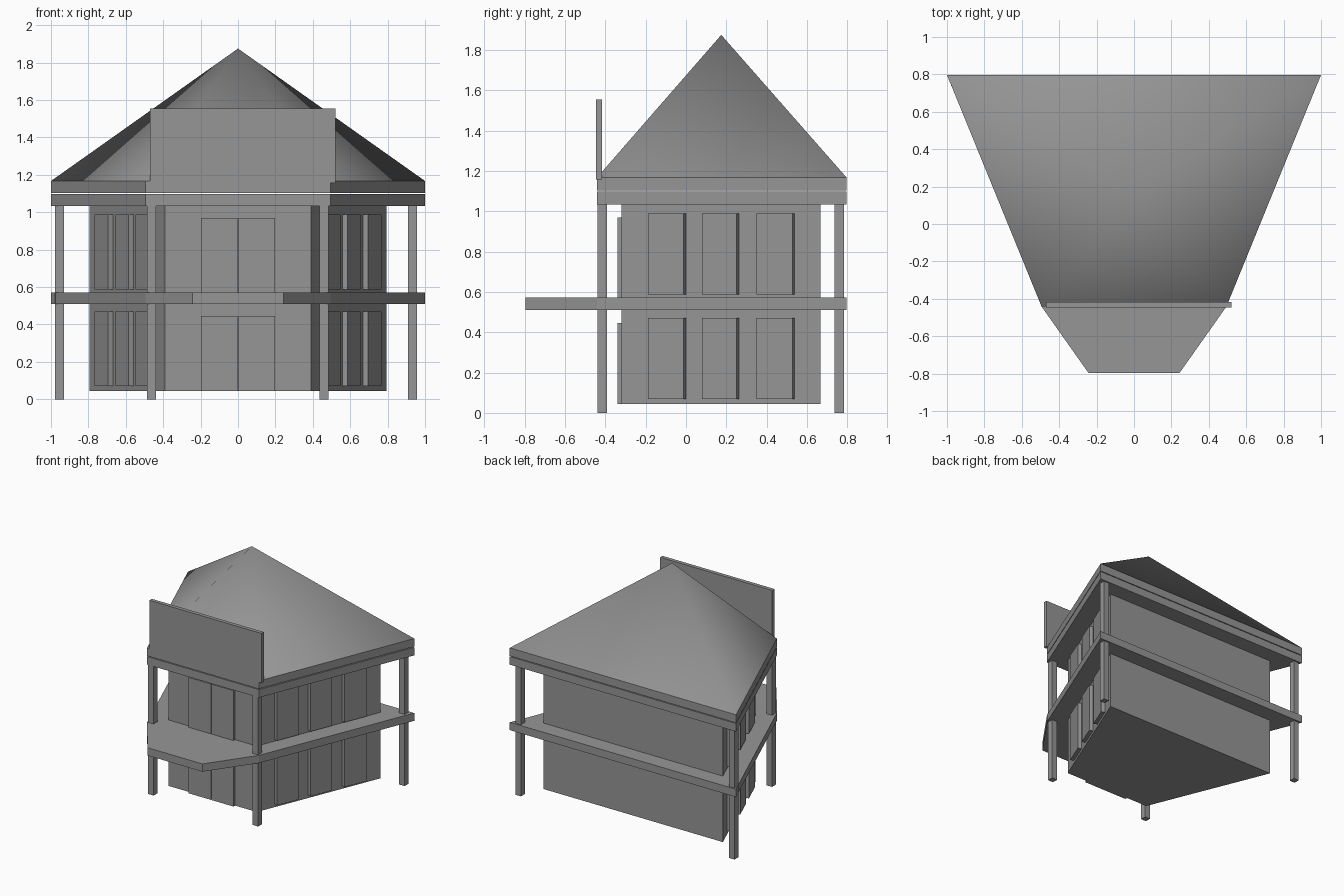
import bpy, bmesh, math
from mathutils import Vector

if "Cube" in bpy.data.objects:
    bpy.data.objects.remove(bpy.data.objects["Cube"])

# One dark grey for the whole building
grey = bpy.data.materials.new("dark_grey")
grey.diffuse_color = (0.305, 0.305, 0.305, 1)
grey.use_nodes = True
grey.node_tree.nodes["Principled BSDF"].inputs["Base Color"].default_value = grey.diffuse_color


def mesh_object(name, bm):
    bmesh.ops.recalc_face_normals(bm, faces=bm.faces)
    me = bpy.data.meshes.new(name)
    bm.to_mesh(me)
    bm.free()
    me.materials.append(grey)
    ob = bpy.data.objects.new(name, me)
    bpy.context.collection.objects.link(ob)
    return ob


def prism(name, outline, z0, z1):
    """Closed solid from a plan outline between two heights."""
    bm = bmesh.new()
    low = [bm.verts.new((x, y, z0)) for x, y in outline]
    top = [bm.verts.new((x, y, z1)) for x, y in outline]
    bm.faces.new(low)
    bm.faces.new(top)
    for i in range(len(low)):
        j = (i + 1) % len(low)
        bm.faces.new((low[i], low[j], top[j], top[i]))
    return mesh_object(name, bm)


def box(name, x0, x1, y0, y1, z0, z1):
    return prism(name, [(x0, y0), (x1, y0), (x1, y1), (x0, y1)], z0, z1)


def mirrored(half):
    """Complete a plan outline given its right half, front to back."""
    return half + [(-x, y) for x, y in reversed(half)]


eave = mirrored([(0.494, -0.442), (1.0, 0.797)])

# Walls
FRONT_X, FRONT_Y, BACK_X, BACK_Y = 0.39, -0.32, 0.793, 0.667
prism("walls", mirrored([(FRONT_X, FRONT_Y), (BACK_X, BACK_Y)]), 0.045, 1.035)

# Balcony floor with its projecting front
prism("balcony_floor", mirrored([(0.243, -0.797), (0.494, -0.442), (1.0, 0.797)]), 0.51, 0.572)

# Two eave bands with a fine shadow gap between them
prism("eave_lower_band", eave, 1.033, 1.097)
prism("eave_upper_band", eave, 1.103, 1.167)

# Smooth shaded pyramid roof
bm = bmesh.new()
base = [bm.verts.new((x, y, 1.167)) for x, y in eave]
apex = bm.verts.new((0, 0.175, 1.875))
for i in range(4):
    bm.faces.new((base[i], base[(i + 1) % 4], apex)).smooth = True
mesh_object("roof", bm)

# Front parapet board
box("parapet", -0.47, 0.52, -0.447, -0.417, 1.157, 1.555)

# Columns
for name, cx, cy in (("front_left", -0.463, -0.415), ("front_right", 0.461, -0.415),
                     ("back_left", -0.954, 0.761), ("back_right", 0.933, 0.761)):
    box(name + "_column", cx - 0.024, cx + 0.024, cy - 0.024, cy + 0.024, 0, 1.035)

# Double doors on each floor, with a thin joint between the leaves
for floor, z0, z1 in (("lower", 0.045, 0.445), ("upper", 0.572, 0.97)):
    for side, x0, x1 in (("left", -0.198, -0.002), ("right", 0.002, 0.198)):
        box(f"{floor}_{side}_door", x0, x1, -0.34, FRONT_Y + 0.01, z0, z1)

# Window panels standing proud of the slanted side walls
along = Vector((BACK_X - FRONT_X, BACK_Y - FRONT_Y)).normalized()
out = Vector((along.y, -along.x))
for side, s in (("right", 1), ("left", -1)):
    for floor, z0, z1 in (("lower", 0.07, 0.47), ("upper", 0.587, 0.988)):
        for i, (y0, y1) in enumerate(((-0.178, 0.0), (0.09, 0.263), (0.36, 0.539))):
            a, b = (Vector((FRONT_X, FRONT_Y)) + along * ((y - FRONT_Y) / along.y) for y in (y0, y1))
            pts = [a - out * 0.01, a + out * 0.03, b + out * 0.03, b - out * 0.01]
            prism(f"{side}_{floor}_window_{i + 1}", [(s * p.x, p.y) for p in pts], z0, z1)
